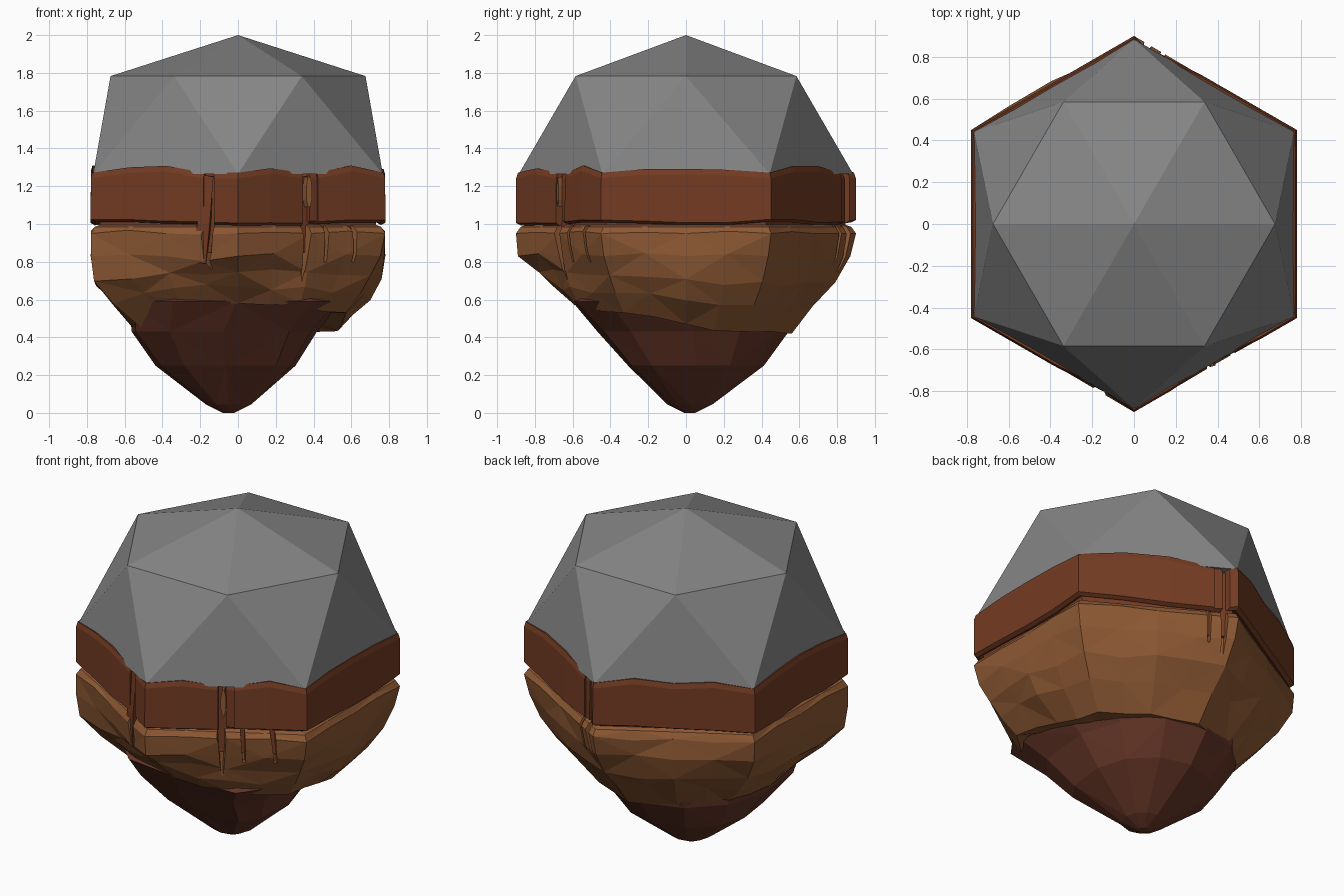
import bpy, math, random
from math import sin, cos, radians
from mathutils import Vector

if "Cube" in bpy.data.objects:
    bpy.data.objects.remove(bpy.data.objects["Cube"])

random.seed(4)

def jit(a):
    return random.uniform(-a, a)

def material(name, rgb):
    m = bpy.data.materials.new(name)
    m.diffuse_color = (*rgb, 1)
    m.use_nodes = True
    m.node_tree.nodes["Principled BSDF"].inputs["Base Color"].default_value = m.diffuse_color
    return m

GREY = material("dome_grey", (0.235, 0.235, 0.235))
RUST = material("rust_rock", (0.175, 0.045, 0.017))
TAN = material("tan_rock", (0.27, 0.10, 0.034))
DARK = material("dark_rock", (0.13, 0.036, 0.02))

def make(name, verts, faces, mat=None):
    me = bpy.data.meshes.new(name)
    me.from_pydata([tuple(v) for v in verts], [], faces)
    me.update()
    ob = bpy.data.objects.new(name, me)
    bpy.context.collection.objects.link(ob)
    if mat:
        me.materials.append(mat)
    return ob

def loft(name, rings, mat=None, tri=False):
    """Skin equal-length rings and cap both ends."""
    n = len(rings[0])
    verts = [p for r in rings for p in r]
    faces = []
    for k in range(len(rings) - 1):
        for i in range(n):
            j = (i + 1) % n
            a, b, c, d = k*n + i, k*n + j, (k+1)*n + j, (k+1)*n + i
            if tri:
                faces += [(a, b, c), (a, c, d)] if (i + k) % 2 else [(a, b, d), (b, c, d)]
            else:
                faces.append((a, b, c, d))
    faces += [tuple(reversed(range(n))), tuple(range(len(verts) - n, len(verts)))]
    return make(name, verts, faces, mat)

def polar(r, deg, z):
    return Vector((r*cos(radians(deg)), r*sin(radians(deg)), z))

def hexagon(r, z, start=30):
    return [polar(r, start + 60*i, z) for i in range(6)]

# Faceted dome: two staggered hexagons and an apex
low, high = hexagon(0.885, 1.265), hexagon(0.675, 1.783, 0)
faces = [tuple(range(5, -1, -1))]
for i in range(6):
    j = (i + 1) % 6
    faces += [(i, 6 + j, 6 + i), (i, j, 6 + j), (6 + i, 6 + j, 12)]
make("dome", low + high + [Vector((0, 0, 2))], faces, GREY)

# Inner core seen inside the groove and gaps
loft("rock_core", [hexagon(0.845, 0.85), hexagon(0.845, 1.255)], RUST)

# Upper band: blocks that follow the hexagon outline between gaps
def band_block(name, path, inset=0.0):
    pts = []
    for a, b in zip(path, path[1:]):
        a, b = Vector(a), Vector(b)
        steps = max(1, round((b - a).length / 0.24))
        pts += [a.lerp(b, s / steps) for s in range(steps)]
    pts.append(Vector(path[-1]))
    sections = []
    for i, p in enumerate(pts):
        corner = p.length > 0.89
        end = i in (0, len(pts) - 1)
        top = 1.272 if corner or end else 1.298 + jit(0.014)
        base = 1.005 + jit(0.012)
        out = (0.985 if end else 1) - inset
        prof = [(0.92, base + 0.02), (out - 0.03, base - 0.003), (out, base + 0.01),
                (out * 0.999, top - 0.03), (out * 0.988, top), (0.94, top - 0.005), (0.92, 1.25)]
        sections.append([Vector((p.x*s, p.y*s, z)) for s, z in prof])
    return loft(name, sections, RUST)

band_block("band_front", [(-0.13, -0.825), (0, -0.9), (0.35, -0.698)])
band_block("band_right", [(0.43, -0.652), (0.78, -0.45), (0.78, 0.45), (0.11, 0.836)])
band_block("band_left", [(0.035, 0.88), (0, 0.9), (-0.78, 0.45), (-0.78, -0.45), (-0.185, -0.793)])
# Recessed broken pieces inside the gaps
band_block("gap_fill_front", [(0.39, -0.675), (0.44, -0.646)], 0.012)
band_block("gap_fill_back", [(0.12, 0.831), (0.065, 0.862)], 0.012)
loft("gap_shard", [
    [polar(0.775 + dr, 299 + da, z) for dr, da in ((-0.04, -s), (0, -s), (0.005, s), (-0.04, s))]
    for z, s in ((1.09, 0.4), (1.13, 1.1), (1.2, 1.1), (1.25, 0.5))], TAN)

# Middle layer: radii every 30 degrees, at fractions between its ragged lower rim and z = 0.83
rim = [.47, .43, .43, .42, .43, .43, .43, .44, .57, .58, .58, .53]
lower = [
    (0.00, [.55, .58, .53, .56, .54, .54, .54, .58, .60, .60, .66, .66]),
    (0.35, [.70, .72, .64, .67, .66, .70, .66, .76, .68, .70, .71, .75]),
    (0.66, [.76, .81, .73, .79, .75, .81, .76, .88, .72, .78, .73, .81]),
    (1.00, [.78, .87, .77, .87, .79, .89, .78, .90, .76, .89, .75, .87]),
]
base_ring = [polar(r * 0.72, 30*i, rim[i] + 0.03) for i, r in enumerate(lower[0][1])]
coarse = [base_ring]
for t, radii in lower:
    coarse.append([polar(r, 30*i, rim[i] + (0.83 - rim[i]) * t) for i, r in enumerate(radii)])
for corner_r, side_r, z in ((0.90, 0.775, 0.95), (0.875, 0.755, 0.985), (0.83, 0.72, 1.0)):
    coarse.append([polar(corner_r if i % 2 else side_r, 30*i, z) for i in range(12)])
rings = []
for k, pts in enumerate(coarse):
    ring = []
    for i in range(12):
        mid = (pts[i] + pts[(i + 1) % 12]) / 2
        if 0 < k < 5:
            mid *= 1 + jit(0.015)
            mid.z += jit(0.02)
        elif k == 5:
            mid.z += jit(0.02)
        ring += [pts[i], mid]
    rings.append(ring)
middle = loft("middle_layer", rings, TAN, tri=True)

# Cracks: slanted wedges cut into the middle layer below the gaps
def crack(x, y, width, tip, lean):
    p = Vector((x, y, 0))
    ang = math.floor(math.degrees(math.atan2(y, x)) / 60 + 0.5) * 60
    n = polar(1, ang, 0)
    t = Vector((-n.y, n.x, 0))
    shape = [(-width/2, 1.05), (lean - 0.012, tip), (lean + 0.012, tip), (width/2, 1.05)]
    inner = [p - n*0.07 + t*u*0.4 + Vector((0, 0, z)) for u, z in shape]
    outer = [p + n*0.10 + t*u*1.5 + Vector((0, 0, z)) for u, z in shape]
    ob = loft("crack_cutter", [inner, outer])
    ob.hide_render = True
    ob.display_type = 'WIRE'
    m = middle.modifiers.new("crack", 'BOOLEAN')
    m.operation, m.solver, m.object = 'DIFFERENCE', 'EXACT', ob

for args in [(-0.16, -0.808, 0.09, 0.76, -0.04), (0.36, -0.692, 0.09, 0.69, 0.02),
             (0.46, -0.634, 0.06, 0.80, 0.03), (0.60, -0.554, 0.08, 0.80, 0.05),
             (0.07, 0.86, 0.06, 0.70, 0.0), (0.15, 0.813, 0.05, 0.80, 0.02)]:
    crack(*args)

# Broken slab leaning in the front left gap
loft("gap_slab", [
    [(-0.25, -0.72, 0.80), (-0.17, -0.74, 0.79), (-0.17, -0.775, 0.79), (-0.25, -0.73, 0.80)][::-1],
    [(-0.22, -0.72, 1.0), (-0.14, -0.75, 1.0), (-0.15, -0.80, 1.0), (-0.215, -0.765, 1.0)][::-1],
    [(-0.18, -0.72, 1.26), (-0.13, -0.75, 1.25), (-0.13, -0.795, 1.25), (-0.185, -0.765, 1.26)][::-1],
], RUST)

# Pointed base: (height, centre x, centre y, radius x, radius y), squared out at the front corners
cone = [(0.0, -0.05, 0.02, 0.03, 0.03), (0.045, -0.05, 0.02, 0.12, 0.12),
        (0.25, -0.065, 0.055, 0.365, 0.355), (0.43, -0.075, 0.04, 0.485, 0.50),
        (0.59, -0.01, 0.0, 0.56, 0.61), (0.64, -0.01, 0.0, 0.50, 0.50)]
angles = [0, 30, 60, 90, 120, 150, 180, 212, 237, 270, 307, 325]
rings = []
for k, (z, cx, cy, rx, ry) in enumerate(cone):
    ring = []
    for i, deg in enumerate(angles):
        s = 1 + (jit(0.02) if 1 < k < 5 else 0)
        if k > 1:
            s *= {7: 1.13, 8: 1.08, 10: 1.2, 11: 1.18}.get(i, 1)
        ring.append(Vector((cx + rx*s*cos(radians(deg)), cy + ry*s*sin(radians(deg)), z)))
    rings.append(ring)
loft("pointed_base", rings, DARK, tri=True)
